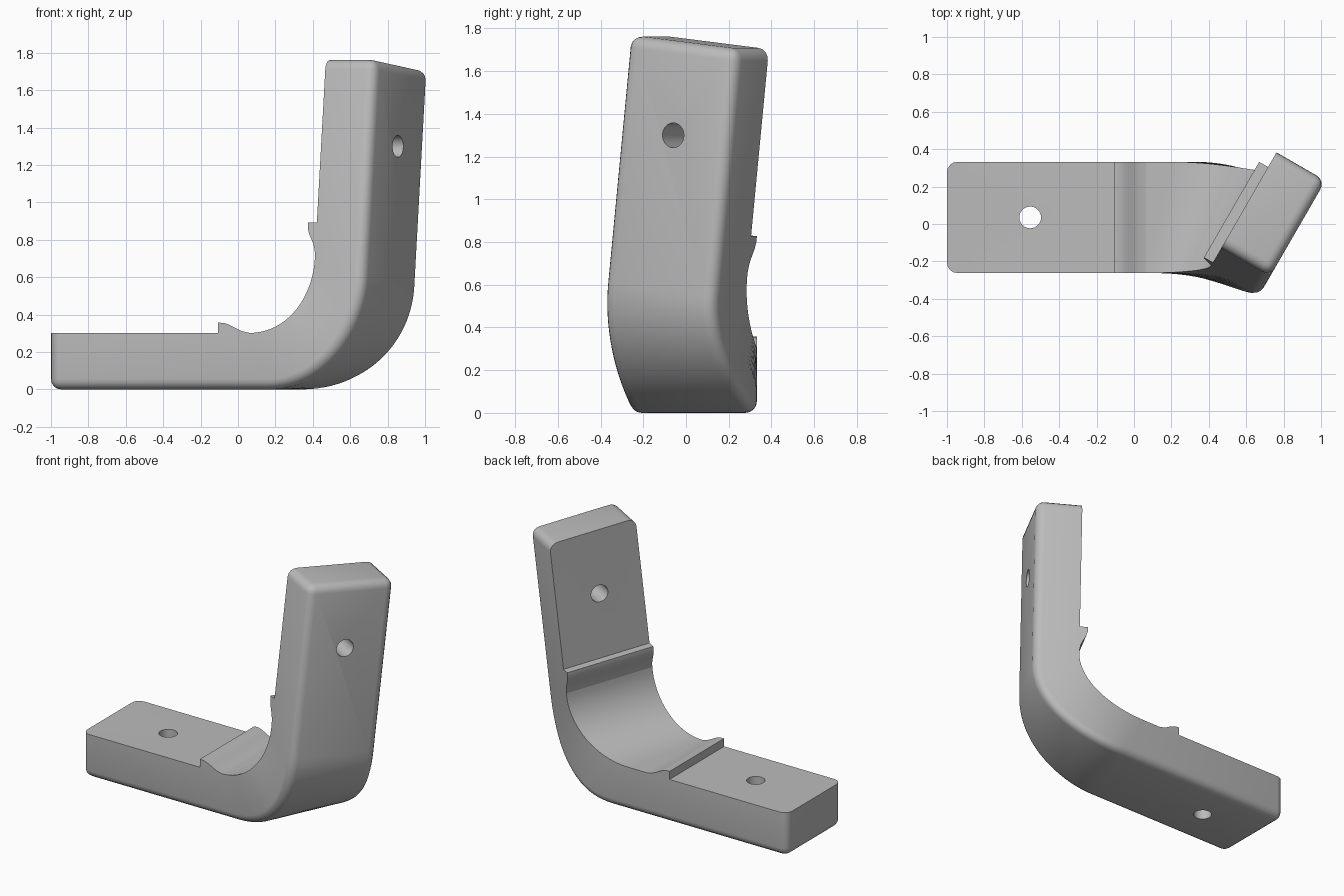
import bpy, bmesh, math
from mathutils import Vector as V

cube = bpy.data.objects.get("Cube")
if cube:
    bpy.data.objects.remove(cube, do_unlink=True)

mat = bpy.data.materials.new("plain grey")
mat.use_nodes = True
mat.diffuse_color = (0.5, 0.5, 0.5, 1)
mat.node_tree.nodes["Principled BSDF"].inputs["Base Color"].default_value = (0.5, 0.5, 0.5, 1)

HALF = 0.297        # half width of the bar
THICK = 0.302       # bar thickness
ROUND = 0.055       # edge rounding
HOLE_R = 0.058
STEPS = 28

# frames: flat leg runs along x, upright leg is turned 30 degrees and leans
X, Y, Z = V((1, 0, 0)), V((0, 1, 0)), V((0, 0, 1))
FLAT_Y = 0.035
side = V((0.5, 0.866, 0))
up = (side * 0.11 + Z).normalized()
out = V((0.866, -0.5, 0))
across = (side - Z * 0.11).normalized()
leg_hole = V((0.855, -0.06, 1.30))


def finish(bm, name):
    bmesh.ops.recalc_face_normals(bm, faces=bm.faces[:])
    mesh = bpy.data.meshes.new(name)
    bm.to_mesh(mesh)
    bm.free()
    ob = bpy.data.objects.new(name, mesh)
    bpy.context.collection.objects.link(ob)
    mesh.materials.append(mat)
    return ob


def smooth(ob):
    bpy.ops.object.select_all(action='DESELECT')
    ob.select_set(True)
    bpy.context.view_layer.objects.active = ob
    bpy.ops.object.shade_smooth_by_angle(angle=math.radians(32))


def flat_point(x, w, depth):
    return V((x, FLAT_Y + w * HALF, depth))


def leg_point(s, w, depth):
    return leg_hole + up * s + across * (w * HALF) - out * depth


def corner_path(w, depth, start_x, end_s):
    """Edge of the bar: straight, quarter bend, straight."""
    a, b = flat_point(start_x, w, depth), leg_point(end_s, w, depth)
    c = a + X * 0.56 * (b.x - a.x)
    d = b - up * 0.56 * (b.z - a.z)
    pts = [flat_point(-1.0, w, depth)]
    for i in range(STEPS + 1):
        t = i / STEPS
        u = 1 - t
        pts.append(a * u**3 + c * 3 * u * u * t + d * 3 * u * t * t + b * t**3)
    return pts + [leg_point(0.438, w, depth)]


# bent bar lofted between its four edges
paths = [corner_path(-1, 0, 0.15, -0.725),
         corner_path(1, 0, 0.36, -0.725),
         corner_path(1, THICK, 0.20, -0.63),
         corner_path(-1, THICK, 0.06, -0.63)]
bm = bmesh.new()
rings = [[bm.verts.new(p) for p in ring] for ring in zip(*paths)]
for r0, r1 in zip(rings, rings[1:]):
    for k in range(4):
        m = (k + 1) % 4
        bm.faces.new((r0[k], r0[m], r1[m], r1[k]))
bm.faces.new(rings[0])
bm.faces.new(rings[-1])
bmesh.ops.recalc_face_normals(bm, faces=bm.faces[:])

# round the outer long edges and the end corners
pairs = [(r0[k], r1[k]) for r0, r1 in zip(rings, rings[1:]) for k in (0, 1)]
for r in (rings[0], rings[-1]):
    pairs += [(r[0], r[1]), (r[0], r[3]), (r[1], r[2])]
edges = [bm.edges.get(p) for p in pairs]
bmesh.ops.bevel(bm, geom=edges, offset=ROUND, offset_type='OFFSET', segments=4,
                profile=0.5, affect='EDGES', clamp_overlap=False)
bar = finish(bm, "bent_bar")


# screw holes through both legs
def drill(center, axis, name):
    bm = bmesh.new()
    bmesh.ops.create_cone(bm, cap_ends=True, segments=40, radius1=HOLE_R,
                          radius2=HOLE_R, depth=1.0)
    cutter = finish(bm, name)
    cutter.hide_render = True
    cutter.rotation_mode = 'QUATERNION'
    cutter.rotation_quaternion = Z.rotation_difference(axis)
    cutter.location = center
    mod = bar.modifiers.new(name, 'BOOLEAN')
    mod.operation = 'DIFFERENCE'
    mod.solver = 'EXACT'
    mod.object = cutter
    bpy.ops.object.select_all(action='DESELECT')
    bar.select_set(True)
    bpy.context.view_layer.objects.active = bar
    bpy.ops.object.modifier_apply(modifier=mod.name)
    bpy.data.objects.remove(cutter, do_unlink=True)


drill(V((-0.555, FLAT_Y, 0.15)), Z, "flat_hole_cutter")
drill(leg_hole - out * 0.15, out, "leg_hole_cutter")
smooth(bar)

# lips at both ends of the inner groove, as (distance from step, height)
LIP = [(0, -0.005), (0, 0.055), (0.03, 0.054), (0.055, 0.046), (0.08, 0.034),
       (0.105, 0.02), (0.13, 0.009), (0.17, 0.0), (0.17, -0.005)]


def lip(name, place):
    bm = bmesh.new()
    ends = [[bm.verts.new(place(a, w, THICK + h)) for a, h in LIP] for w in (-1, 1)]
    n = len(LIP)
    for i in range(n):
        j = (i + 1) % n
        bm.faces.new((ends[0][i], ends[0][j], ends[1][j], ends[1][i]))
    bm.faces.new(ends[0])
    bm.faces.new(ends[1])
    smooth(finish(bm, name))


lip("lower_lip", lambda a, w, h: flat_point(-0.107 + a, w, h))
lip("upper_lip", lambda a, w, h: leg_point(-0.443 - a, w, h))
